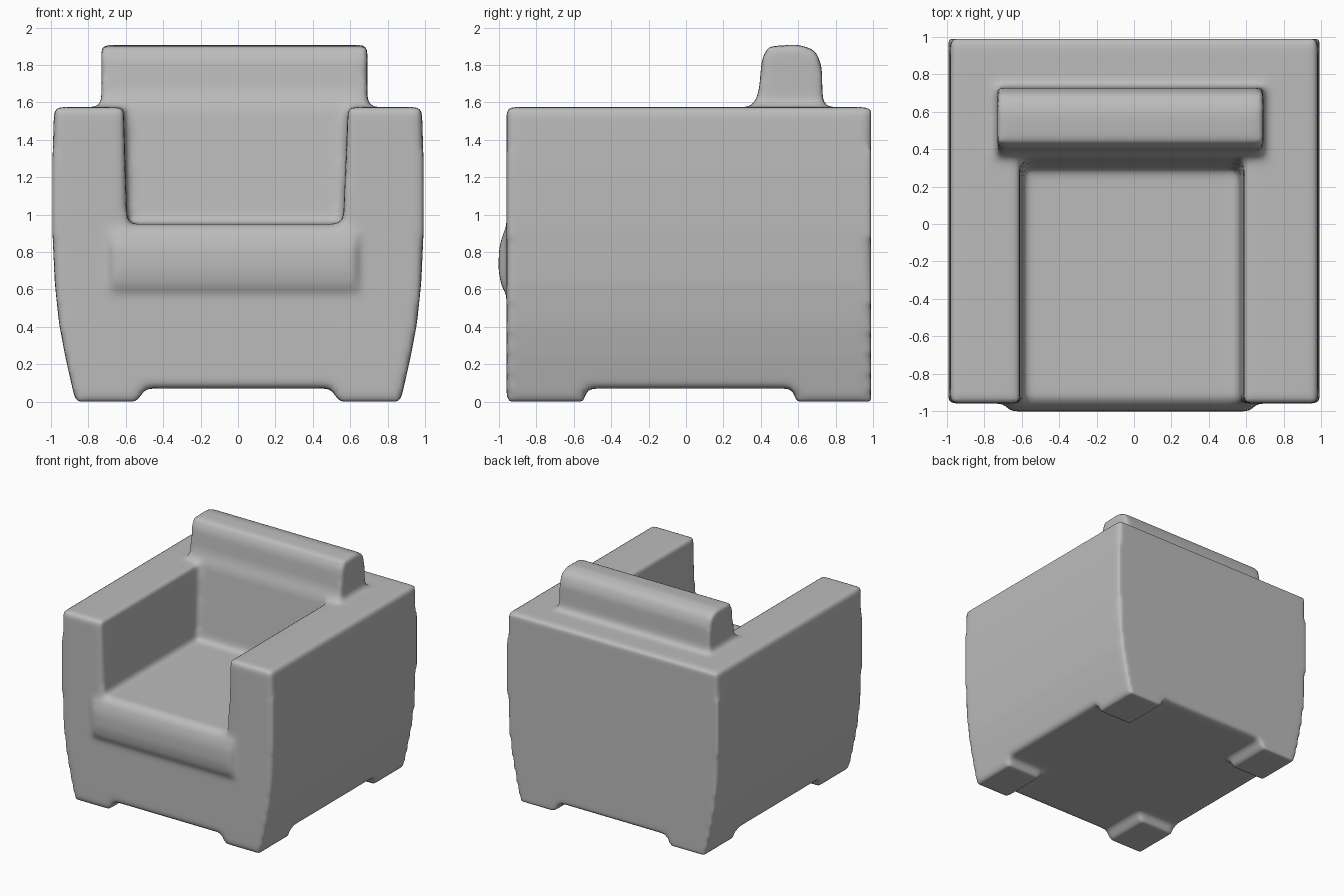
import bpy
import bmesh

if "Cube" in bpy.data.objects:
    bpy.data.objects.remove(bpy.data.objects["Cube"])

grey = bpy.data.materials.new("soft grey fabric")
grey.use_nodes = True
colour = (0.5, 0.5, 0.5, 1)
grey.diffuse_color = colour
grey.node_tree.nodes["Principled BSDF"].inputs["Base Color"].default_value = colour

bm = bmesh.new()
FRONT, BACK = -0.96, 0.99


def prism(points, axis, lo, hi, inset=1.0):
    """Extrude a closed profile along x (points are y, z) or y (points are x, z)."""
    def place(p, t):
        return (t, p[0], p[1]) if axis == "x" else (p[0], t, p[1])
    rings = [[bm.verts.new(place(p, t)) for p in points] for t in (lo, hi)]
    faces = [bm.faces.new(r) for r in rings]
    n = len(points)
    for i in range(n):
        j = (i + 1) % n
        faces.append(bm.faces.new((rings[0][i], rings[0][j], rings[1][j], rings[1][i])))
    bmesh.ops.recalc_face_normals(bm, faces=faces)


# Curved outer flank shared by the base and the arms, from bottom to top
flank = [(0.885, 0.07), (0.925, 0.25), (0.957, 0.42), (0.98, 0.64),
         (0.993, 0.93), (0.993, 1.25), (0.983, 1.575)]

# Base with tapering sides
low = flank[:5]
prism(low + [(-x, z) for x, z in reversed(low)], "y", FRONT, BACK)

# Arms running the full depth
for s in (-1, 1):
    inner = [(s * 0.6 - 0.012, 1.575), (s * 0.575 - 0.015, 0.9), (s * 0.5, 0.07)]
    prism([(s * x, z) for x, z in flank] + inner, "y", FRONT, BACK)

# Back panel between the arms
prism([(-0.7, 0.5), (0.7, 0.5), (0.7, 1.575), (-0.7, 1.575)], "y", 0.45, BACK)

# Seat cushion with a bulging front edge
prism([(0.5, 0.5), (0.5, 0.95), (-0.93, 0.95), (-0.975, 0.91), (-1.0, 0.82),
       (-1.003, 0.7), (-0.985, 0.61), (-0.95, 0.57), (-0.9, 0.5)], "x", -0.67, 0.63)

# Backrest cushion leaning back and rising above the arms
prism([(0.29, 0.85), (0.355, 1.57), (0.39, 1.66), (0.405, 1.83), (0.44, 1.9),
       (0.6, 1.91), (0.69, 1.88), (0.725, 1.8), (0.735, 1.5), (0.6, 0.85)],
      "x", -0.73, 0.692)

# Low corner feet, sloping towards the middle
for s in (-1, 1):
    for lo, hi in ((FRONT, -0.54), (0.58, BACK)):
        prism([(s * 0.87, 0), (s * 0.89, 0.1), (s * 0.48, 0.1), (s * 0.54, 0)],
              "y", lo, hi)

mesh = bpy.data.meshes.new("armchair")
bm.to_mesh(mesh)
bm.free()
mesh.materials.append(grey)
chair = bpy.data.objects.new("armchair", mesh)
bpy.context.collection.objects.link(chair)

# Fuse all the upholstery into one skin and soften its edges
fuse = chair.modifiers.new("fuse", "REMESH")
fuse.mode = "VOXEL"
fuse.voxel_size = 0.022
fuse.use_smooth_shade = True
soften = chair.modifiers.new("soften", "SMOOTH")
soften.factor = 0.5
soften.iterations = 9

bpy.context.view_layer.objects.active = chair
chair.select_set(True)
for name in ("fuse", "soften"):
    bpy.ops.object.modifier_apply(modifier=name)
bpy.ops.object.shade_smooth()
